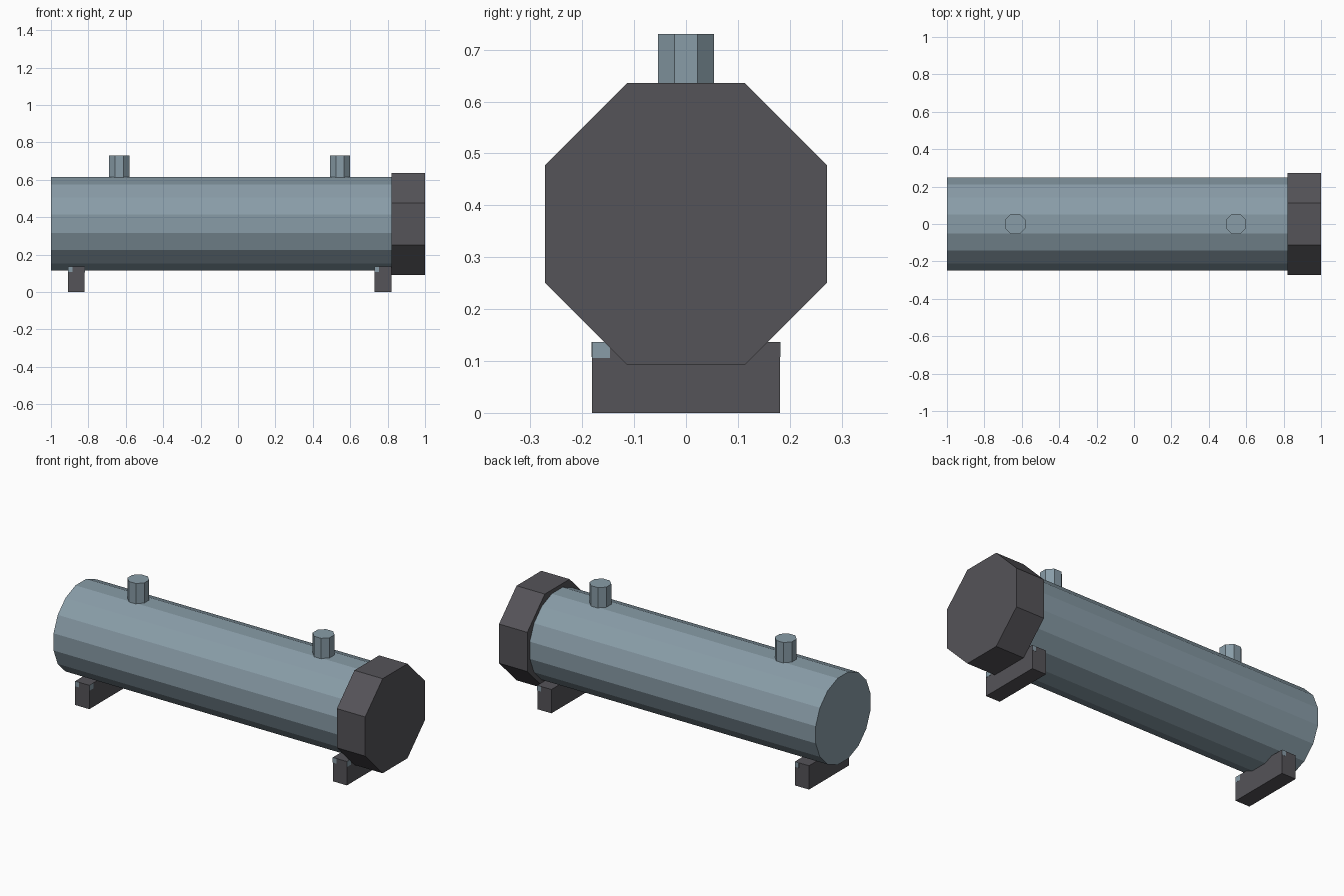
import bpy
import math

if "Cube" in bpy.data.objects:
    bpy.data.objects.remove(bpy.data.objects["Cube"])


def material(name, rgb):
    m = bpy.data.materials.new(name)
    m.diffuse_color = (*rgb, 1.0)
    m.use_nodes = True
    m.node_tree.nodes["Principled BSDF"].inputs["Base Color"].default_value = m.diffuse_color
    return m


steel = material("blue_grey_steel", (0.25, 0.335, 0.39))
dark = material("dark_grey", (0.09, 0.087, 0.098))


def prism(name, sides, apothem, length, centre, mat, along_x=False):
    """Faceted cylinder with flat faces towards the main axes."""
    bpy.ops.mesh.primitive_cylinder_add(
        vertices=sides, radius=apothem / math.cos(math.pi / sides), depth=length)
    ob = bpy.context.object
    ob.rotation_euler.z = math.pi / sides
    bpy.ops.object.transform_apply(location=False, rotation=True, scale=False)
    if along_x:
        ob.rotation_euler.y = math.pi / 2
    ob.location = centre
    ob.name = name
    ob.data.materials.append(mat)
    return ob


def box(name, lo, hi, mat):
    bpy.ops.mesh.primitive_cube_add(
        size=1, location=[(a + b) / 2 for a, b in zip(lo, hi)])
    ob = bpy.context.object
    ob.scale = [b - a for a, b in zip(lo, hi)]
    ob.name = name
    ob.data.materials.append(mat)
    return ob


AXIS_Z = 0.365

# Long tank and its wider end cap
prism("tank_body", 16, 0.249, 1.82, (-0.09, 0, AXIS_Z), steel, True)
prism("end_cap", 8, 0.272, 0.18, (0.91, 0, AXIS_Z - 0.001), dark, True)

# Pipe stubs on top
for side, x in (("left", -0.635), ("right", 0.545)):
    prism(side + "_pipe_stub", 8, 0.054, 0.14, (x, 0, 0.66), steel)

# Support feet with small painted corner marks
T = 0.001
for side, x in (("left", -0.865), ("right", 0.775)):
    x0, x1, y, top = x - 0.045, x + 0.045, 0.181, 0.137
    box(side + "_foot", (x0, -y, 0), (x1, y, top), dark)
    box(side + "_front_mark", (x0, -y - T, 0.108), (x0 + 0.025, -y, top), steel)
    box(side + "_back_mark", (x1 - 0.025, y, 0.108), (x1, y + T, top), steel)
    box(side + "_side_mark", (x1, -y, 0.106), (x1 + T, -y + 0.035, top), steel)
